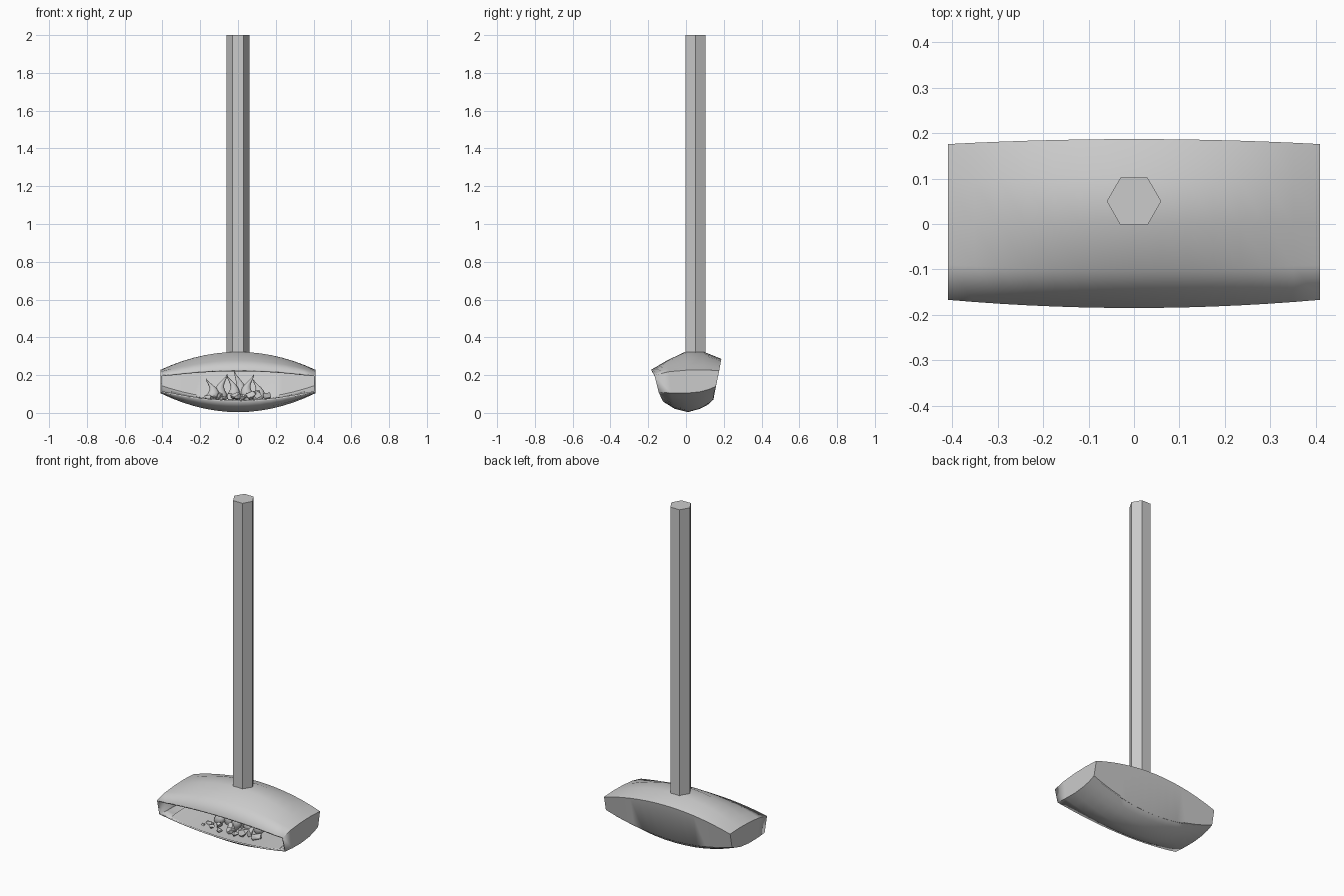
import bpy, bmesh, math, random
from mathutils import Vector

if "Cube" in bpy.data.objects:
    bpy.data.objects.remove(bpy.data.objects["Cube"])

random.seed(4)
HALF = 0.41      # half width of the body
SEGS = 14        # lengthwise divisions of the curved body


def loft(name, rings, closed=True, caps=True, angle=40):
    """Skin a series of equal-length rings, optionally capping both ends."""
    bm = bmesh.new()
    vs = [[bm.verts.new(p) for p in r] for r in rings]
    n = len(rings[0])
    for a, b in zip(vs, vs[1:]):
        for i in range(n if closed else n - 1):
            j = (i + 1) % n
            bm.faces.new((a[i], a[j], b[j], b[i]))
    if caps:
        bm.faces.new(vs[0][::-1])
        bm.faces.new(vs[-1])
    bmesh.ops.recalc_face_normals(bm, faces=bm.faces)
    return finish(name, bm, angle)


def finish(name, bm, angle):
    me = bpy.data.meshes.new(name)
    bm.to_mesh(me)
    bm.free()
    ob = bpy.data.objects.new(name, me)
    bpy.context.collection.objects.link(ob)
    if angle:
        bpy.ops.object.select_all(action='DESELECT')
        ob.select_set(True)
        bpy.context.view_layer.objects.active = ob
        bpy.ops.object.shade_smooth_by_angle(angle=math.radians(angle))
    return ob


# Body profile (y, z) from lower lip, under, up the back, over to the upper lip
MIDDLE = [(-.122, .06), (-.06, .022), (.01, .004), (.075, .022), (.115, .043), (.145, .07),
          (.187, .286), (.095, .323), (-.005, .323), (-.1, .278), (-.185, .228)]
END = [(-.145, .11), (-.08, .105), (0, .104), (.075, .112), (.12, .124), (.158, .14),
       (.176, .224), (.09, .228), (0, .226), (-.09, .218), (-.167, .2)]


def section(x):
    t = 1 - (x / HALF) ** 2
    return [Vector((x, e[0] + (m[0] - e[0]) * t, e[1] + (m[1] - e[1]) * t))
            for m, e in zip(MIDDLE, END)]


xs = [HALF * (2 * i / SEGS - 1) for i in range(SEGS + 1)]

# Firebox shell: open along the front, thickened inward
body = loft("firebox_shell", [section(x) for x in xs], closed=False)
sol = body.modifiers.new("wall", 'SOLIDIFY')
sol.thickness = 0.009
sol.offset = -1

# Hearth floor level with the lower lip
floor = []
for x in xs[1:-1]:
    s = section(x)
    z = s[0].z + 0.004
    floor.append([(x, s[0].y + .004, z), (x, s[5].y - .004, max(z, s[5].z - .004))])
loft("hearth_floor", floor, closed=False, caps=False)

# Hexagonal flue
hexagon = [(0.06 * math.cos(k * math.pi / 3), 0.05 + 0.06 * math.sin(k * math.pi / 3))
           for k in range(6)]
loft("flue", [[(x, y, z) for x, y in hexagon] for z in (0.315, 2.0)], angle=0)


# Flames: swelling teardrops with swaying tips
def flame(i, x, y, h, r, sway):
    rings = []
    for k in range(9):
        t = k / 8
        rad = r * (0.55 + 1.6 * t) if t < .25 else r * (0.95 * ((1 - t) / .75) ** 1.2 + .03)
        cx = x + sway * math.sin(t * math.pi * 1.5) * t
        rings.append([(cx + rad * math.cos(a * math.pi / 4),
                       y + .7 * rad * math.sin(a * math.pi / 4), .062 + h * t)
                      for a in range(8)])
    loft(f"flame_{i}", rings, angle=60)


for i, f in enumerate([(-.14, .02, .12, .036, .03), (-.085, .04, .145, .036, -.03),
                       (-.03, .02, .14, .034, .03), (.005, .05, .158, .04, .025),
                       (.055, .03, .142, .036, -.03), (.105, .04, .115, .034, .025)]):
    flame(i, *f)


# Coals: faceted chunks from random convex hulls
def coal(i, x, y, r):
    bm = bmesh.new()
    for _ in range(12):
        d = Vector([random.gauss(0, 1) for _ in range(3)]).normalized()
        bm.verts.new(Vector((x, y, .066 + r * .75)) + Vector((d.x, d.y, d.z * .85)) * r)
    res = bmesh.ops.convex_hull(bm, input=bm.verts)
    bmesh.ops.delete(bm, geom=[g for g in res["geom_interior"]
                               if isinstance(g, bmesh.types.BMVert)], context='VERTS')
    bmesh.ops.recalc_face_normals(bm, faces=bm.faces)
    finish(f"coal_{i}", bm, 0)


COALS = [(-.185, -.06, .012), (-.16, -.03, .022), (-.13, -.06, .018), (-.1, -.04, .026),
         (-.07, -.07, .018), (-.01, -.05, .032), (.03, -.07, .022), (.07, -.04, .036),
         (.11, -.02, .036), (.145, -.04, .032), (-.04, -.01, .025), (.1, .07, .03)]
for i, c in enumerate(COALS):
    coal(i, *c)
